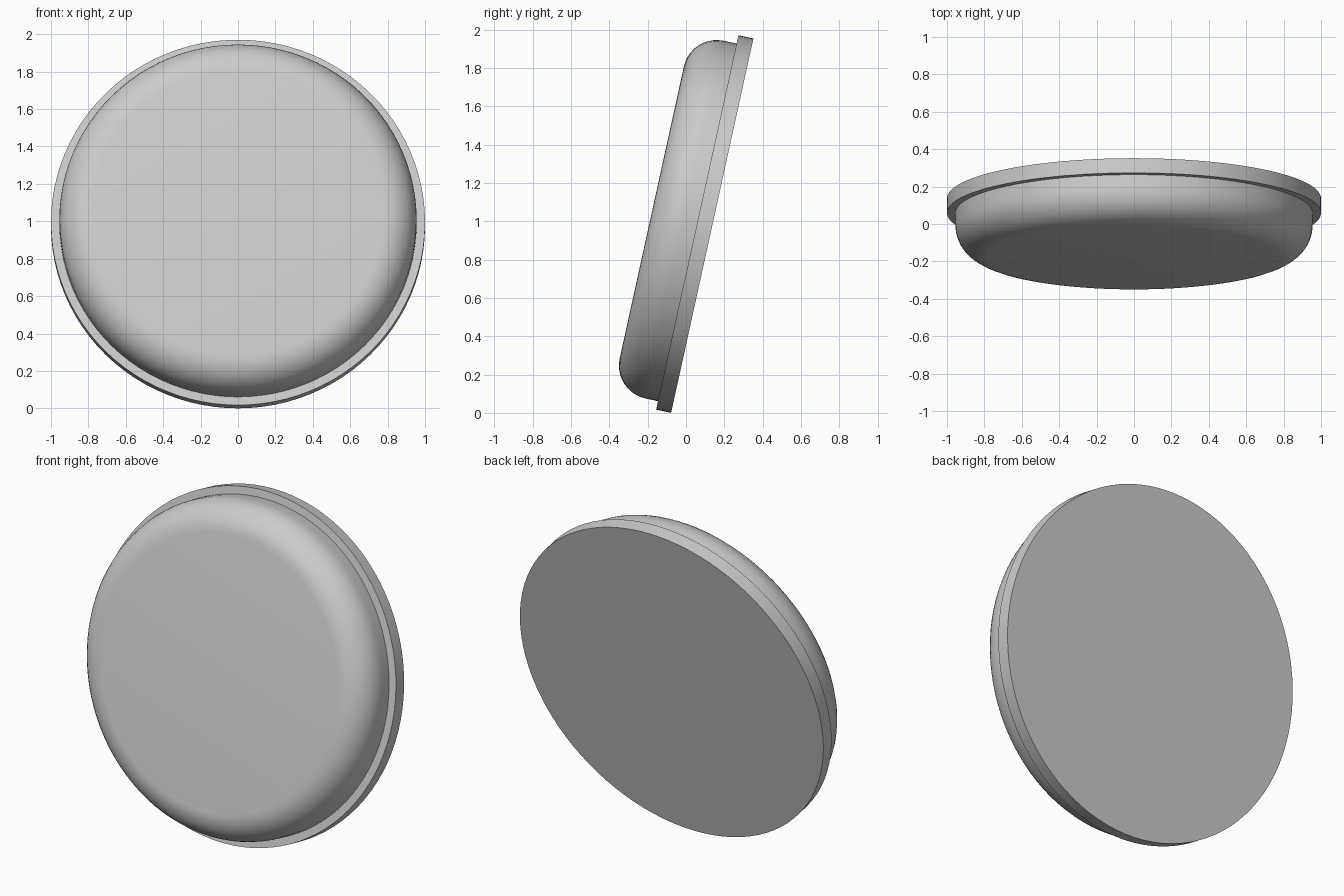
import bpy, bmesh
from math import radians, sin, cos, pi
from mathutils import Matrix

if "Cube" in bpy.data.objects:
    bpy.data.objects.remove(bpy.data.objects["Cube"])

TILT = radians(12.4)
SEGS = 96
# local +z is the front of the tilted disc, origin at the centre of its back
PLACE = Matrix.Translation((0, 0.137, cos(TILT))) @ Matrix.Rotation(pi / 2 - TILT, 4, 'X')


def lathe(name, profile):
    """Closed solid of revolution from (radius, height) points, flat caps."""
    bm = bmesh.new()
    rings = [[bm.verts.new((r * cos(2 * pi * i / SEGS), r * sin(2 * pi * i / SEGS), h))
              for i in range(SEGS)] for r, h in profile]
    for a, b in zip(rings, rings[1:]):
        for i in range(SEGS):
            j = (i + 1) % SEGS
            bm.faces.new((a[i], a[j], b[j], b[i]))
    bm.faces.new(rings[0][::-1])
    bm.faces.new(rings[-1])
    mesh = bpy.data.meshes.new(name)
    bm.to_mesh(mesh)
    bm.free()
    obj = bpy.data.objects.new(name, mesh)
    bpy.context.collection.objects.link(obj)
    obj.matrix_world = PLACE
    bpy.ops.object.select_all(action='DESELECT')
    obj.select_set(True)
    bpy.context.view_layer.objects.active = obj
    bpy.ops.object.shade_smooth_by_angle(angle=radians(30))
    return obj


# back rim disc
lathe("back_rim", [(1.0, 0.0), (1.0, 0.08)])

# front cushion body with a rounded front edge
R, DEPTH, FILLET = 0.955, 0.323, 0.175
arc = [(R - FILLET + FILLET * cos(t), DEPTH - FILLET + FILLET * sin(t))
       for t in (pi / 2 * k / 10 for k in range(11))]
lathe("front_body", [(R, 0.08)] + arc)
